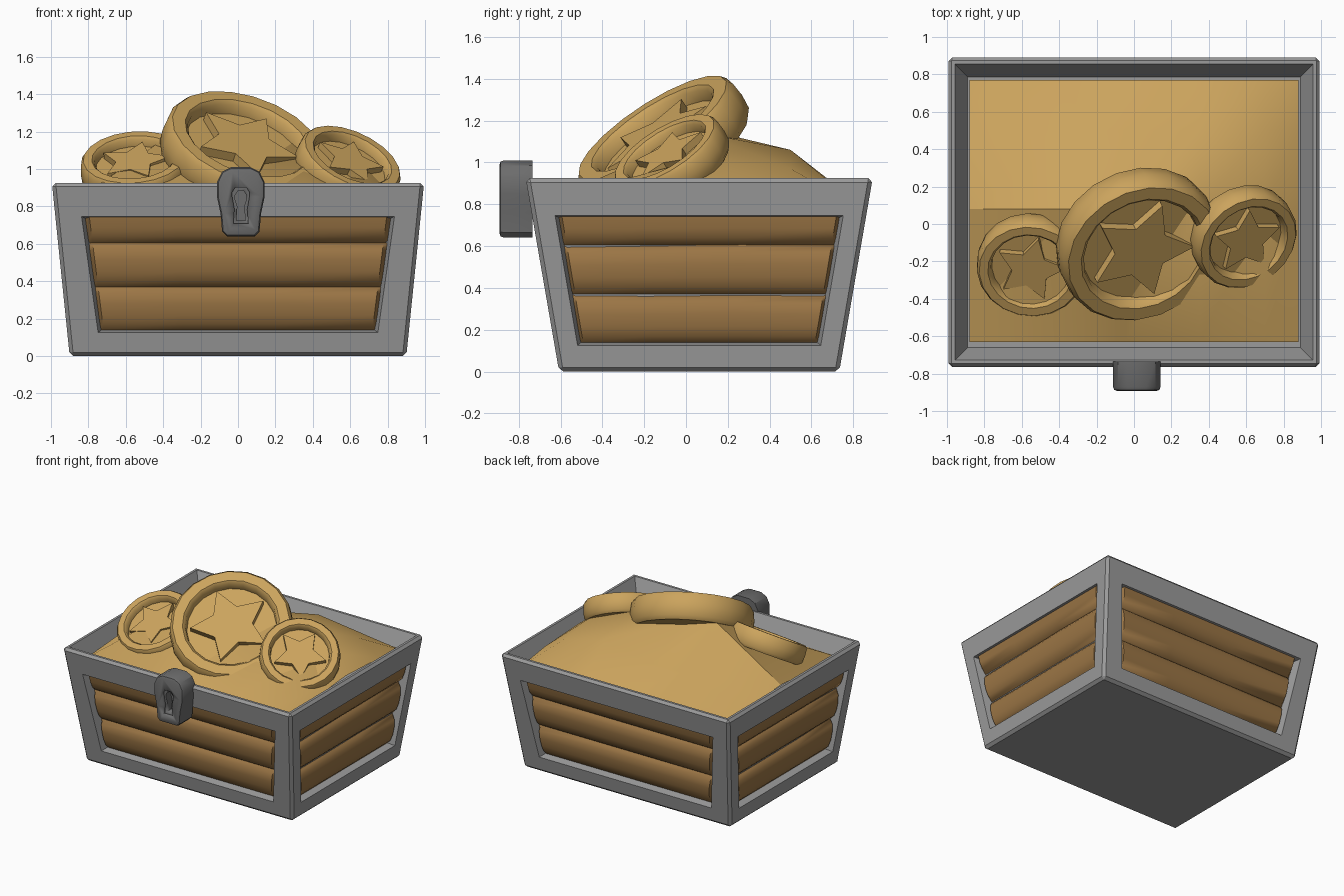
import bpy, bmesh, math, random
from mathutils import Vector, Matrix

if "Cube" in bpy.data.objects:
    bpy.data.objects.remove(bpy.data.objects["Cube"])

random.seed(4)

def material(name, rgb):
    m = bpy.data.materials.new(name)
    m.diffuse_color = (*rgb, 1)
    m.use_nodes = True
    m.node_tree.nodes["Principled BSDF"].inputs["Base Color"].default_value = m.diffuse_color
    return m

GOLD = material("gold", (0.60, 0.37, 0.11))
WOOD = material("wood", (0.33, 0.18, 0.06))
IRON = material("iron", (0.33, 0.33, 0.33))
DARK = material("dark_iron", (0.15, 0.15, 0.15))

def finish(name, bm, mat=None, angle=35):
    bmesh.ops.recalc_face_normals(bm, faces=bm.faces)
    me = bpy.data.meshes.new(name)
    bm.to_mesh(me)
    bm.free()
    ob = bpy.data.objects.new(name, me)
    bpy.context.collection.objects.link(ob)
    if mat:
        me.materials.append(mat)
    bpy.ops.object.select_all(action='DESELECT')
    ob.select_set(True)
    bpy.context.view_layer.objects.active = ob
    bpy.ops.object.shade_smooth_by_angle(angle=math.radians(angle))
    return ob

def prism(bm, pts, vec):
    face = bm.faces.new([bm.verts.new(p) for p in pts])
    ext = bmesh.ops.extrude_face_region(bm, geom=[face], use_keep_orig=True)['geom']
    top = [g for g in ext if isinstance(g, bmesh.types.BMVert)]
    bmesh.ops.translate(bm, verts=top, vec=vec)

# Tapered box: outer wall positions by height
H, YC = 0.925, 0.063
def half(z):
    t = z / H
    return 0.90 + 0.095 * t, 0.67 + 0.16 * t

# Point on a wall: side 0 front, 1 right, 2 back, 3 left; s is -1 or 1 along it
def wall(side, s, z, margin=0.0, depth=0.0):
    hx, hy = half(z)
    a, n = (hx, hy) if side % 2 == 0 else (hy, hx)
    u, n = s * (a - margin), n - depth
    x, y = [(u, -n), (n, u), (-u, n), (-n, -u)][side]
    return Vector((x, y + YC, z))

# Frame with four recessed windows and an open top
bm = bmesh.new()
ring = {(k, z): bm.verts.new(wall(k, -1, z)) for k in range(4) for z in (0, H)}
outer = set(ring.values())
bm.faces.new([ring[k, 0] for k in (3, 2, 1, 0)])
rim = bm.faces.new([ring[k, H] for k in range(4)])
LO, HI = 0.125, 0.745
def side_margin(side, z):
    return (0.165 if z < 0.4 else 0.14) if side % 2 == 0 else 0.11
for k in range(4):
    j = (k + 1) % 4
    edge = [ring[k, 0], ring[j, 0], ring[j, H], ring[k, H]]
    spots = [(-1, LO), (1, LO), (1, HI), (-1, HI)]
    hole = [bm.verts.new(wall(k, s, z, side_margin(k, z))) for s, z in spots]
    back = [bm.verts.new(wall(k, s, z + (0.015 if z < 0.4 else -0.01),
                              side_margin(k, z) + 0.02, 0.065)) for s, z in spots]
    for a, b in ((edge, hole), (hole, back)):
        for i in range(4):
            bm.faces.new([a[i], a[(i + 1) % 4], b[(i + 1) % 4], b[i]])
    bm.faces.new(back)
bm.normal_update()
bmesh.ops.inset_individual(bm, faces=[rim], thickness=0.055)
bmesh.ops.inset_individual(bm, faces=[rim], thickness=0.095, depth=-0.14)
edges = [e for e in bm.edges if e.verts[0] in outer and e.verts[1] in outer]
bmesh.ops.bevel(bm, geom=edges, offset=0.02, segments=1, affect='EDGES')
finish("chest_frame", bm, IRON, 30)

# Bulging planks, three per side
names = ["front", "right", "back", "left"]
bands = [(0.135, 0.37, 1.0), (0.37, 0.605, 1.0), (0.605, 0.84, 0.62)]
for side in range(4):
    for row, (z0, z1, cut) in enumerate(bands):
        bm = bmesh.new()
        cols = []
        for c, t in enumerate((-1, -0.97, -0.4, 0.3, 0.97, 1)):
            wob = random.uniform(-0.012, 0.004) if side % 2 and 0 < c < 5 else 0
            col = []
            for f in (0, 0.04, 0.15, 0.35, 0.62, 0.85, 0.96, 1):
                if f > cut:
                    continue
                z = z0 + (z1 - z0) * f + wob * f
                m = 0.165 - 0.025 * z / H if side % 2 == 0 else 0.11
                d = 0.062 - 0.045 * (1 - abs(2 * f - 1) ** 4)
                if abs(t) == 1:
                    d = 0.067
                p0, p1 = wall(side, -1, z, m + 0.012, d), wall(side, 1, z, m + 0.012, d)
                col.append(bm.verts.new(p0.lerp(p1, (t + 1) / 2)))
            cols.append(col)
        for a, b in zip(cols, cols[1:]):
            for i in range(len(a) - 1):
                bm.faces.new([a[i], b[i], b[i + 1], a[i + 1]])
        # keep the open sheet facing outwards
        ob = finish(f"{names[side]}_plank_{row + 1}", bm, WOOD, 50)
        out = wall(side, 0, 0.4) - Vector((0, YC, 0.4))
        if ob.data.polygons[len(ob.data.polygons) // 2].normal.dot(out) < 0:
            ob.data.flip_normals()

# Gold heap: coarse height grid with a sharp peak and a broad mound
xs, ys = (-0.88, -0.31, -0.05, 0.35, 0.70, 0.88), (-0.63, 0.08, 0.50, 0.77)
heights = [(0.82, 0.83, 0.83, 0.83, 0.83, 0.82), (0.87, 1.22, 1.16, 1.14, 1.02, 0.88),
           (0.84, 0.98, 0.98, 1.06, 0.97, 0.86), (0.82, 0.83, 0.84, 0.85, 0.84, 0.82)]
bm = bmesh.new()
g = [[bm.verts.new((x, y, z)) for x, z in zip(xs, row)] for y, row in zip(ys, heights)]
for j in range(3):
    for i in range(5):
        bm.faces.new([g[j][i], g[j][i + 1], g[j + 1][i + 1], g[j + 1][i]])
heap = finish("gold_heap", bm, GOLD, 30)
if heap.data.polygons[4].normal.z < 0:
    heap.data.flip_normals()

# Coins: lathed rim with a recessed face and a raised star
def coin(name, centre, r, t, normal, azimuth):
    n = Vector(normal).normalized()
    a = math.radians(azimuth)
    d = Vector((math.cos(a), math.sin(a), 0))
    d.z = -d.dot(n) / n.z
    d.normalize()
    e = d.cross(n)
    place = Matrix.Translation(centre) @ Matrix((e, d, n)).transposed().to_4x4()
    bm = bmesh.new()
    prof = [(0, -.5), (.93, -.5), (.985, -.36), (1, 0), (.985, .36),
            (.94, .5), (.78, .5), (.735, .40), (.72, .12), (0, .12)]
    vs = [bm.verts.new((p * r, 0, q * t)) for p, q in prof]
    es = [bm.edges.new(pair) for pair in zip(vs, vs[1:])]
    bmesh.ops.spin(bm, geom=vs + es, cent=(0, 0, 0), axis=(0, 0, 1),
                   angle=math.tau, steps=20, use_duplicate=False)
    bmesh.ops.remove_doubles(bm, verts=bm.verts, dist=0.0005)
    star = []
    for k in range(10):
        q = r * (0.66 if k % 2 == 0 else 0.34)
        b = math.pi / 2 + k * math.pi / 5
        star.append((q * math.cos(b), q * math.sin(b), 0.08 * t))
    prism(bm, star, (0, 0, 0.30 * t))
    bm.transform(place)
    finish(name, bm, GOLD, 40)

coin("large_coin", (0.022, -0.107, 1.085), 0.445, 0.20, (0.28, -0.53, 0.80), 66)
coin("left_coin", (-0.55, -0.218, 1.0), 0.292, 0.145, (-0.07, -0.50, 0.86), 75)
coin("right_coin", (0.585, -0.067, 1.005), 0.291, 0.145, (0.37, -0.49, 0.78), 85)

# Lock plate, bevelled at the front, with a stepped keyhole
LX = 0.015
def mirrored(pts, y):
    return [(LX + x, y, z) for x, z in pts] + [(LX - x, y, z) for x, z in reversed(pts)]

bm = bmesh.new()
prism(bm, mirrored([(.075, .64), (.10, .665), (.108, .76), (.127, .85), (.127, .93),
                    (.10, .985), (.05, 1.01)], -0.735), (0, -0.158, 0))
front = [e for e in bm.edges if all(v.co.y < -0.88 for v in e.verts)]
bmesh.ops.bevel(bm, geom=front, offset=0.022, segments=2, profile=0.5, affect='EDGES')
lock = finish("lock_plate", bm, DARK, 35)

def keyhole(name, grow, depth):
    pts = [(.024, .725), (.018, .80), (.03, .835), (.03, .86), (.014, .885)]
    pts = [(x + grow, z + (grow if z > .8 else -grow)) for x, z in pts]
    bm = bmesh.new()
    prism(bm, mirrored(pts, -0.95), (0, 0.95 - 0.893 + depth, 0))
    cutter = finish(name, bm)
    cutter.hide_render = True
    cutter.hide_set(True)
    mod = lock.modifiers.new(name, 'BOOLEAN')
    mod.operation, mod.object, mod.solver = 'DIFFERENCE', cutter, 'EXACT'

keyhole("keyhole_rim_cutter", 0.016, 0.02)
keyhole("keyhole_cutter", 0.0, 0.08)
